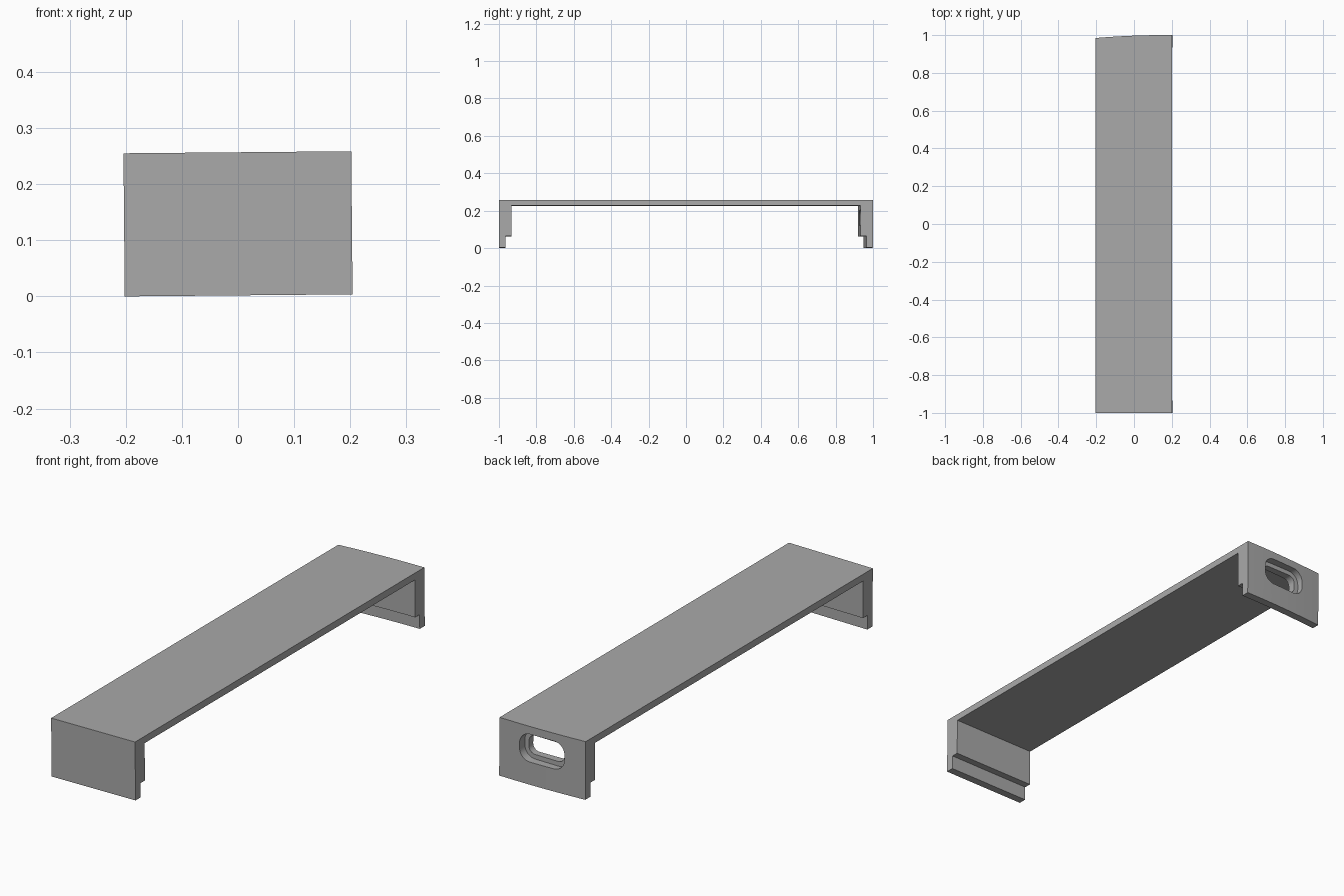
import bpy, bmesh, math
from mathutils import Matrix

if "Cube" in bpy.data.objects:
    bpy.data.objects.remove(bpy.data.objects["Cube"], do_unlink=True)

grey = bpy.data.materials.new("mid grey")
grey.use_nodes = True
colour = (0.4, 0.4, 0.4, 1)
grey.diffuse_color = colour
grey.node_tree.nodes["Principled BSDF"].inputs["Base Color"].default_value = colour

HALF = 0.203      # half width
HEIGHT = 0.255
TILT = -0.009     # the whole bracket leans very slightly
STEPS = 16


def bow(x):
    """Shallow arc of the back leg."""
    return -0.0155 * ((x - 0.16) / 0.363) ** 2


def loft(name, rings):
    """Solid through a row of matching closed outlines."""
    bm = bmesh.new()
    loops = [[bm.verts.new(p) for p in ring] for ring in rings]
    n = len(loops[0])
    for a, b in zip(loops, loops[1:]):
        for i in range(n):
            j = (i + 1) % n
            bm.faces.new((a[i], a[j], b[j], b[i]))
    bm.faces.new(loops[0])
    bm.faces.new(loops[-1])
    bmesh.ops.recalc_face_normals(bm, faces=bm.faces)
    mesh = bpy.data.meshes.new(name)
    bm.to_mesh(mesh)
    bm.free()
    mesh.materials.append(grey)
    obj = bpy.data.objects.new(name, mesh)
    bpy.context.collection.objects.link(obj)
    return obj


# Bracket: half profile (leg with a thin lower lip), mirrored and swept across
half = [(1, HEIGHT), (1, 0), (0.965, 0), (0.965, 0.062), (0.934, 0.062), (0.934, 0.225)]
profile = half + [(-y, z) for y, z in reversed(half)]
rings = []
for k in range(STEPS + 1):
    x = HALF * (2 * k / STEPS - 1)
    rings.append([(x, y + (bow(x) if y > 0 else 0), z) for y, z in profile])
bracket = loft("bracket", rings)


# Stepped rounded slot through the back leg
def slot(name, width, height, radius, y0, y1):
    outline = []
    for q, (sx, sz) in enumerate([(1, 1), (-1, 1), (-1, -1), (1, -1)]):
        for s in range(9):
            a = (q + s / 8) * math.pi / 2
            outline.append((sx * (width / 2 - radius) + radius * math.cos(a),
                            0.16 + sz * (height / 2 - radius) + radius * math.sin(a)))
    cutter = loft(name, [[(x, y, z) for x, z in outline] for y in (y0, y1)])
    cutter.hide_render = True
    return cutter


cutters = [slot("slot_recess_cutter", 0.212, 0.122, 0.05, 0.963, 1.1),
           slot("slot_hole_cutter", 0.172, 0.082, 0.03, 0.8, 1.05)]
for cutter in cutters:
    mod = bracket.modifiers.new(cutter.name, "BOOLEAN")
    mod.operation = "DIFFERENCE"
    mod.solver = "EXACT"
    mod.object = cutter

# Apply the cuts, then drop the cutters
bpy.context.view_layer.update()
cut = bpy.data.meshes.new_from_object(
    bracket.evaluated_get(bpy.context.evaluated_depsgraph_get()))
bracket.modifiers.clear()
bracket.data = cut
for cutter in cutters:
    bpy.data.objects.remove(cutter, do_unlink=True)

# Lean the bracket and rest it on the ground
cut.transform(Matrix.Rotation(TILT, 4, "Y"))
xs = [v.co.x for v in cut.vertices]
cut.transform(Matrix.Translation((-(min(xs) + max(xs)) / 2, 0,
                                  -min(v.co.z for v in cut.vertices))))

bpy.context.view_layer.objects.active = bracket
bracket.select_set(True)
bpy.ops.object.shade_smooth_by_angle(angle=math.radians(25))
